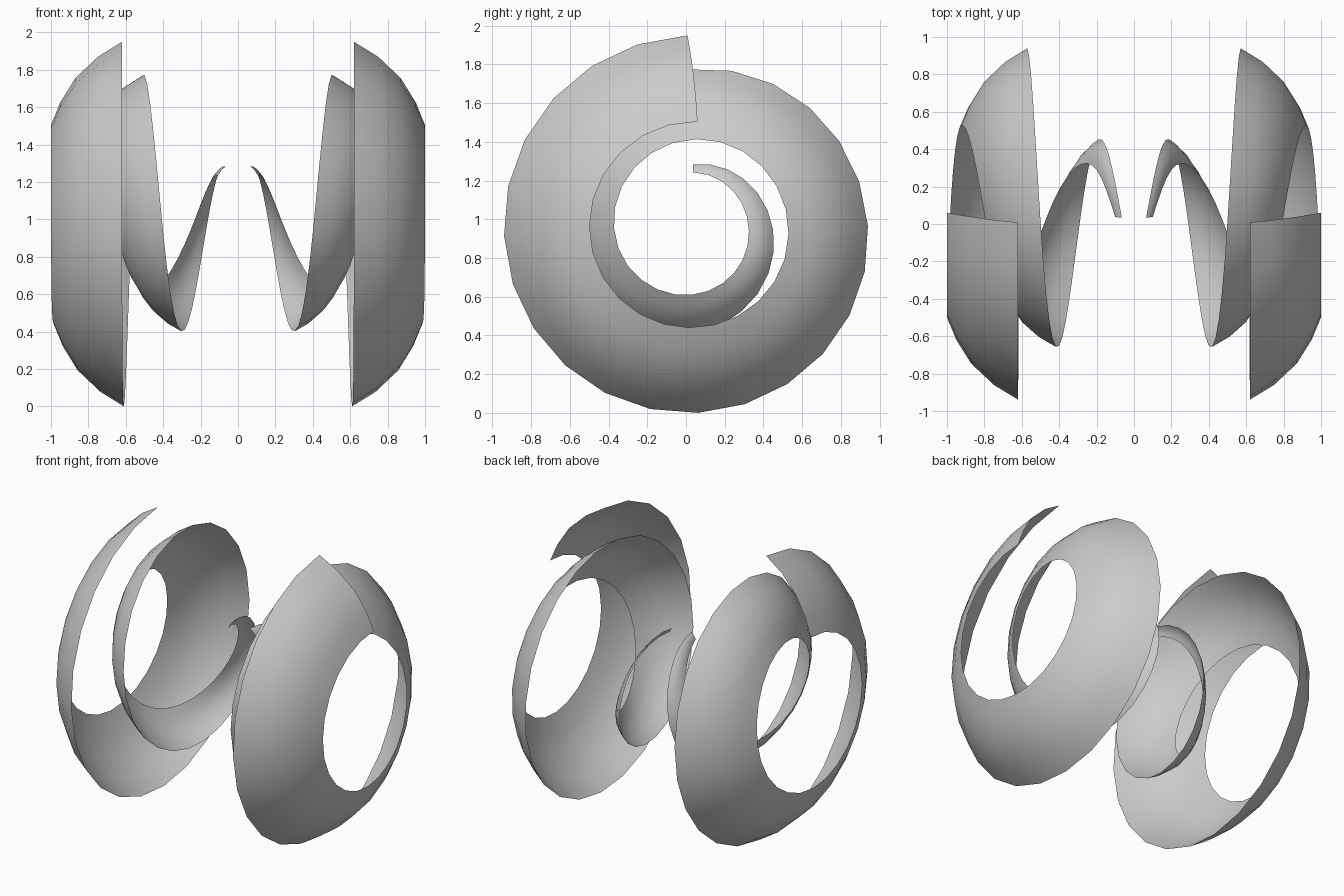
import bpy, bmesh, math

if "Cube" in bpy.data.objects:
    bpy.data.objects.remove(bpy.data.objects["Cube"])

# Sweep centre in the side plane, and number of segments per turn
CY, CZ, SEG = 0.036, 0.942, 24

# One key per quarter turn: rim x, rim radius, section width, section depth
KEYS = [(.62, 1.008, .38, .445), (.62, .976, .38, .441), (.61, .942, .375, .44),
        (.57, .904, .35, .41), (.50, .832, .30, .36), (.40, .688, .26, .28),
        (.285, .532, .185, .20), (.17, .414, .085, .125), (.065, .34, .035, .04)]

# Curved cross-section as fractions of width and depth
ARC = [(0, 0), (.34, .18), (.66, .44), (.87, .73), (1, 1)]


def key_at(u):
    """Smooth (Catmull-Rom) interpolation between the keys."""
    i = min(int(u), len(KEYS) - 2)
    f = u - i
    b, c = KEYS[i], KEYS[i + 1]
    a = KEYS[i - 1] if i else [2 * p - q for p, q in zip(b, c)]
    d = KEYS[i + 2] if i + 2 < len(KEYS) else [2 * q - p for p, q in zip(b, c)]
    return [0.5 * (2 * q + (r - p) * f + (2 * p - 5 * q + 4 * r - s) * f ** 2
            + (3 * q - p - 3 * r + s) * f ** 3) for p, q, r, s in zip(a, b, c, d)]


# Spiral shell band: two shrinking turns around the x axis
bm = bmesh.new()
rows = []
for n in range(2 * SEG + 1):
    x, r, w, d = key_at(4 * n / SEG)
    row = []
    for fx, fr in ARC:
        twist = math.radians(1.6 - 4 * fr) * d / .445
        th = 2 * math.pi * n / SEG + twist + math.radians(0)
        rad = r - d * fr
        row.append(bm.verts.new((x + w * fx, CY - rad * math.sin(th),
                                 CZ + rad * math.cos(th))))
    rows.append(row)
for a, b in zip(rows, rows[1:]):
    for j in range(len(ARC) - 1):
        bm.faces.new((a[j], b[j], b[j + 1], a[j + 1]))
for f in bm.faces:
    f.smooth = True
mesh = bpy.data.meshes.new("spiral_bands")
bm.to_mesh(mesh)
bm.free()

obj = bpy.data.objects.new("spiral_bands", mesh)
bpy.context.collection.objects.link(obj)

# Mirrored twin on the left
mirror = obj.modifiers.new("Mirror", 'MIRROR')
mirror.use_mirror_merge = False
